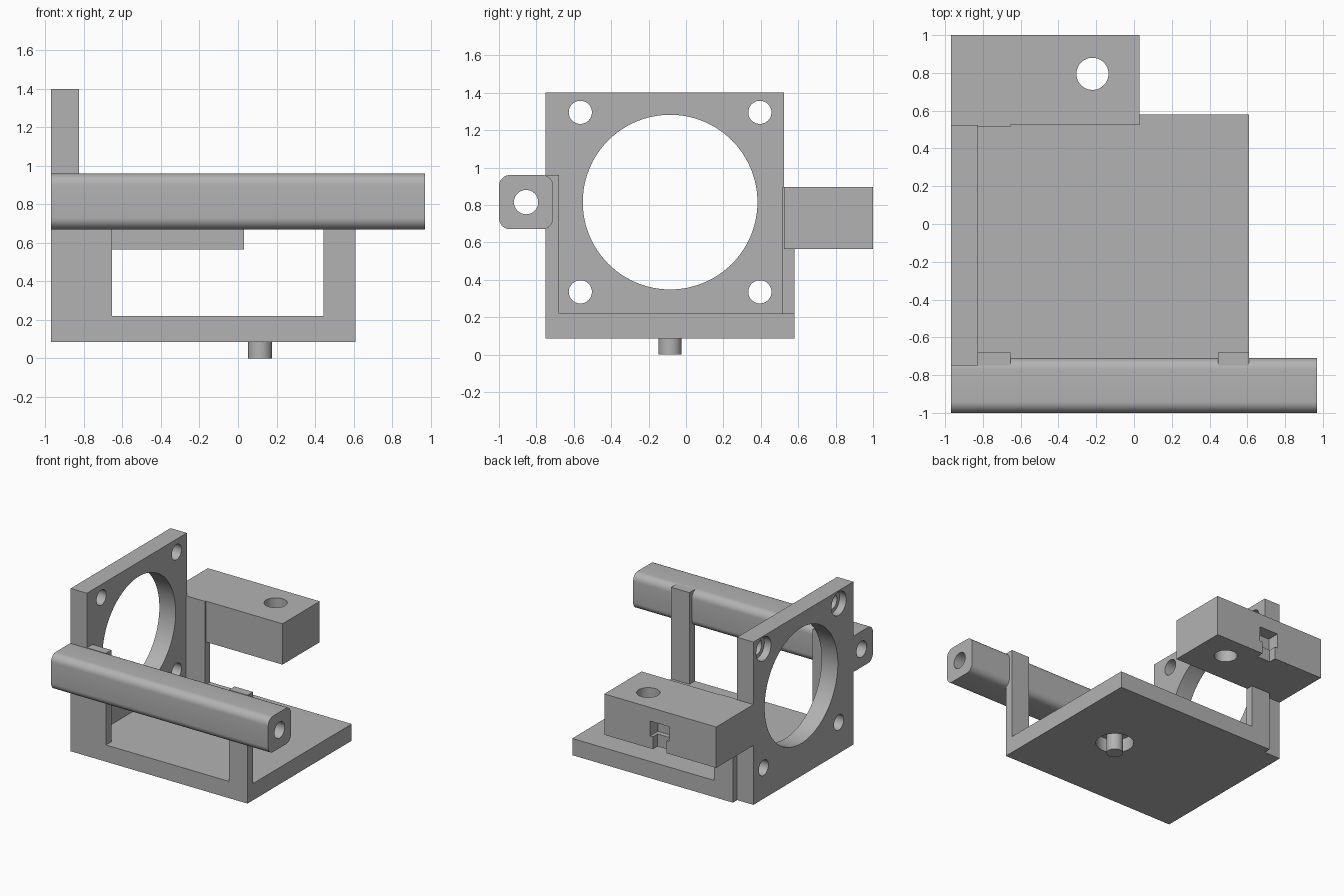
import bpy, bmesh, math
from mathutils import Matrix

cube = bpy.data.objects.get("Cube")
if cube:
    bpy.data.objects.remove(cube, do_unlink=True)

grey = bpy.data.materials.new("light grey plastic")
grey.use_nodes = True
COLOUR = (0.448, 0.448, 0.448, 1)
grey.diffuse_color = COLOUR
grey.node_tree.nodes["Principled BSDF"].inputs["Base Color"].default_value = COLOUR


def finish(name, bm):
    mesh = bpy.data.meshes.new(name)
    bm.to_mesh(mesh)
    bm.free()
    mesh.materials.append(grey)
    obj = bpy.data.objects.new(name, mesh)
    bpy.context.collection.objects.link(obj)
    return obj


def box(name, x, y, z, round_x=0):
    """Box from (min, max) ranges, optionally rounding the edges along x."""
    bm = bmesh.new()
    bmesh.ops.create_cube(bm, size=1)
    for v in bm.verts:
        for i, (lo, hi) in enumerate((x, y, z)):
            v.co[i] = lo if v.co[i] < 0 else hi
    if round_x:
        edges = [e for e in bm.edges if abs(e.verts[0].co.x - e.verts[1].co.x) > 0.1]
        bmesh.ops.bevel(bm, geom=edges, offset=round_x, segments=8,
                        profile=0.5, affect='EDGES')
    return finish(name, bm)


def cylinder(name, centre, radius, length, axis='Z', sides=48):
    bm = bmesh.new()
    bmesh.ops.create_cone(bm, cap_ends=True, segments=sides, radius1=radius,
                          radius2=radius, depth=length)
    turn = Matrix.Rotation(math.pi / 2, 4, 'Y') if axis == 'X' else Matrix()
    bm.transform(Matrix.Translation(centre) @ turn)
    return finish(name, bm)


def cut(obj, cutters):
    """Subtract each cutter, then discard it."""
    bpy.context.view_layer.objects.active = obj
    for c in cutters:
        c.hide_render = True
        mod = obj.modifiers.new("cut", 'BOOLEAN')
        mod.operation = 'DIFFERENCE'
        mod.solver = 'EXACT'
        mod.object = c
        bpy.ops.object.modifier_apply(modifier=mod.name)
        bpy.data.objects.remove(c, do_unlink=True)


def smooth(obj):
    bpy.ops.object.select_all(action='DESELECT')
    obj.select_set(True)
    bpy.context.view_layer.objects.active = obj
    bpy.ops.object.shade_smooth_by_angle(angle=math.radians(30))


LEFT, PLATE_IN, POST_IN = -0.97, -0.825, -0.655
MID_Y, MID_Z = -0.085, 0.815

# Upright fan plate: main opening, four screw holes, upper ones counterbored
plate = box("fan_plate", (LEFT, PLATE_IN), (-0.75, 0.525), (0.085, 1.40))
holes = [cylinder("opening_cutter", (-0.9, MID_Y, MID_Z), 0.467, 0.5, 'X', 96)]
for sy in (-1, 1):
    for sz in (-1, 1):
        y, z = MID_Y + sy * 0.48, MID_Z + sz * 0.48
        holes.append(cylinder("screw_cutter", (-0.9, y, z), 0.062, 0.5, 'X', 32))
        if sz > 0:
            holes.append(cylinder("bore_cutter", (LEFT, y, z), 0.095, 0.12, 'X', 32))
cut(plate, holes)
smooth(plate)

# Base with a round recess underneath and a pin hanging from it
base = box("base_plate", (PLATE_IN, 0.61), (-0.75, 0.58), (0.085, 0.22))
cut(base, [cylinder("recess_cutter", (0.115, MID_Y, 0.085), 0.14, 0.22)])
smooth(base)
smooth(cylinder("base_pin", (0.115, MID_Y, 0.1), 0.062, 0.2, sides=32))

# Posts carrying the bar and the rear block
box("front_plate_post", (PLATE_IN, POST_IN), (-0.75, -0.68), (0.22, 0.96))
box("front_outer_post", (0.445, 0.61), (-0.75, -0.68), (0.22, 0.96))
box("rear_post", (PLATE_IN, POST_IN), (0.517, 0.58), (0.22, 0.895))

# Rounded bar along the front, bored end to end
bar = box("front_bar", (LEFT, 0.97), (-1.0, -0.71), (0.67, 0.96), round_x=0.06)
cut(bar, [cylinder("bar_bore_cutter", (0, -0.855, MID_Z), 0.065, 2.4, 'X', 32)])
smooth(bar)

# Rear block with a vertical hole and a stepped nut slot in its back
block = box("rear_block", (LEFT, 0.03), (0.525, 1.0), (0.565, 0.895))
cut(block, [
    cylinder("block_hole_cutter", (-0.22, 0.795, 0.73), 0.085, 0.8),
    box("nut_pocket_cutter", (-0.55, -0.38), (0.9, 1.1), (0.665, 0.785)),
    box("nut_slot_cutter", (-0.525, -0.405), (0.94, 1.1), (0.5, 0.7)),
])
smooth(block)
